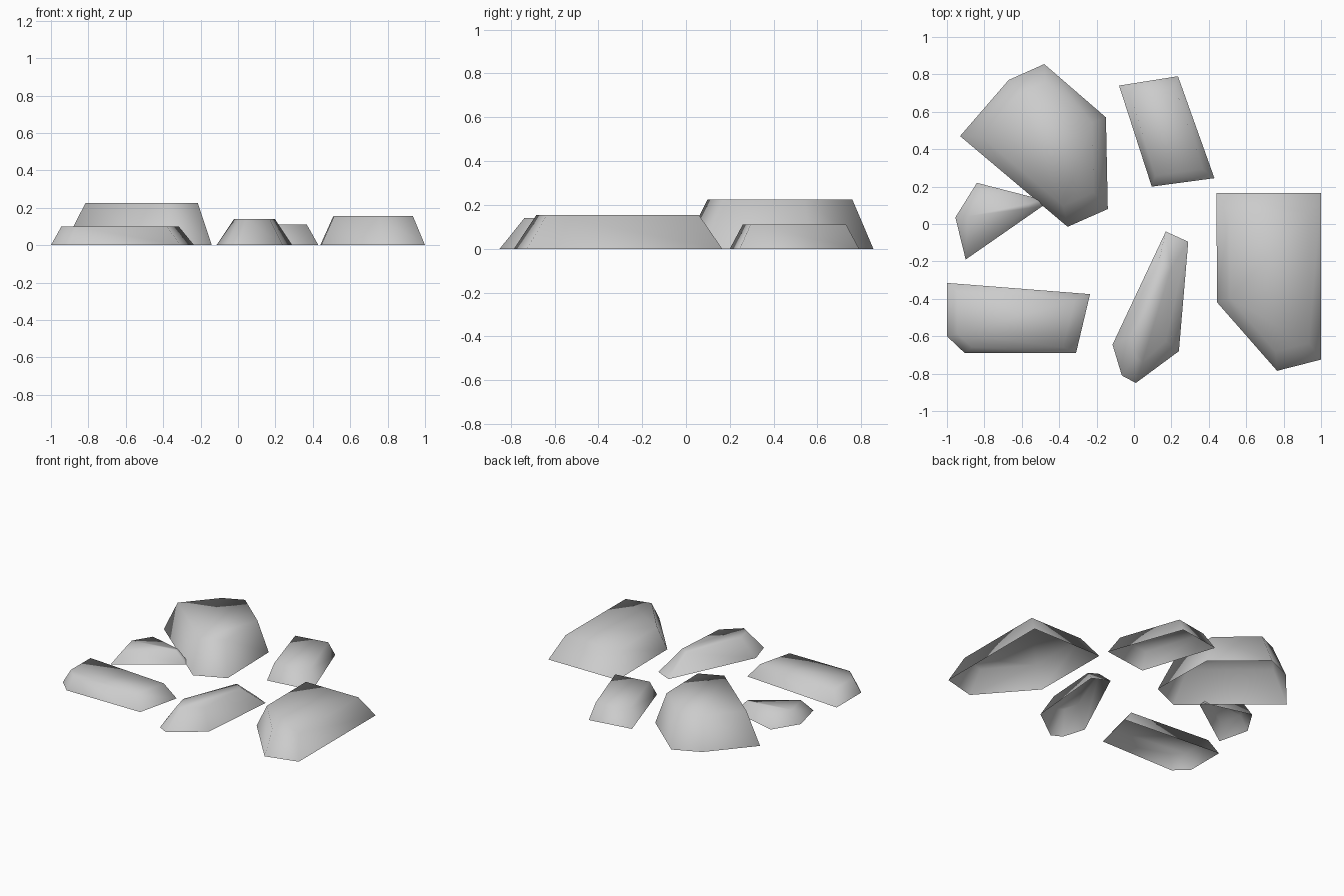
import bpy
import bmesh
from mathutils import Vector

cube = bpy.data.objects.get("Cube")
if cube:
    bpy.data.objects.remove(cube, do_unlink=True)

# Single stone colour
stone_grey = bpy.data.materials.new("stone_grey")
stone_grey.use_nodes = True
colour = (0.6, 0.6, 0.6, 1)
stone_grey.diffuse_color = colour
stone_grey.node_tree.nodes["Principled BSDF"].inputs["Base Color"].default_value = colour


def stone(name, height, taper, outline):
    """Flat-topped slab: ground outline tapered towards its middle, open underneath."""
    bm = bmesh.new()
    centre = sum((Vector(p) for p in outline), Vector((0, 0))) / len(outline)
    base = [bm.verts.new((x, y, 0)) for x, y in outline]
    top = [bm.verts.new((centre.x + (x - centre.x) * taper[0],
                         centre.y + (y - centre.y) * taper[1], height))
           for x, y in outline]
    bm.faces.new(top)
    for i in range(len(base)):
        j = (i + 1) % len(base)
        bm.faces.new((base[i], base[j], top[j], top[i]))
    bmesh.ops.recalc_face_normals(bm, faces=bm.faces)
    if max(bm.faces, key=lambda f: f.calc_center_median().z).normal.z < 0:
        bmesh.ops.reverse_faces(bm, faces=bm.faces)
    for f in bm.faces:
        f.smooth = True
    mesh = bpy.data.meshes.new(name)
    bm.to_mesh(mesh)
    bm.free()
    mesh.materials.append(stone_grey)
    bpy.context.collection.objects.link(bpy.data.objects.new(name, mesh))


# Scattered paving stones
stone("large_back_stone", 0.225, (0.76, 0.76),
      [(-.93, .47), (-.67, .77), (-.48, .855), (-.15, .57), (-.14, .08), (-.355, -.015)])
stone("back_slab", 0.11, (0.76, 0.8),
      [(-.08, .74), (.235, .79), (.43, .245), (.095, .2)])
stone("small_side_stone", 0.09, (0.7, 0.7),
      [(-.84, .22), (-.49, .13), (-.49, .095), (-.9, -.19), (-.955, .035)])
stone("front_slab", 0.1, (0.82, 0.8),
      [(-1, -.315), (-.235, -.375), (-.31, -.69), (-.905, -.69), (-1, -.6)])
stone("large_side_slab", 0.155, (0.76, 0.78),
      [(.44, .165), (1, .165), (1, -.725), (.765, -.785), (.445, -.42)])
stone("narrow_front_stone", 0.14, (0.54, 0.66),
      [(.17, -.04), (.29, -.095), (.24, -.68), (.01, -.85), (-.065, -.81), (-.115, -.645)])
